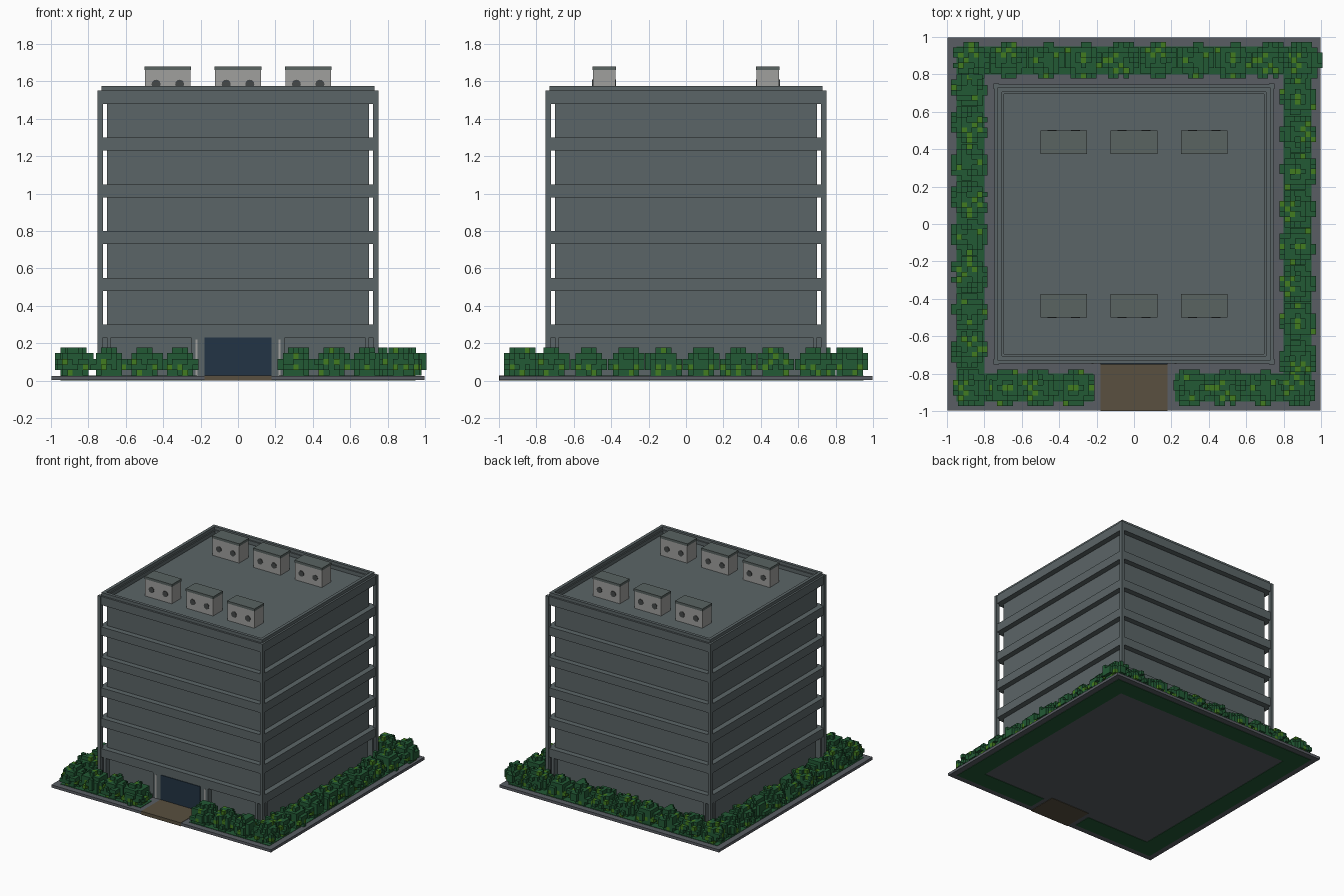
import bpy, bmesh, math, random

if "Cube" in bpy.data.objects:
    bpy.data.objects.remove(bpy.data.objects["Cube"])
random.seed(4)

def mat(name, c):
    m = bpy.data.materials.new(name)
    m.diffuse_color = (*c, 1)
    m.use_nodes = True
    m.node_tree.nodes["Principled BSDF"].inputs["Base Color"].default_value = m.diffuse_color
    return m

WALL = mat("wall grey", (0.105, 0.13, 0.135))
PAVE = mat("paving grey", (0.10, 0.11, 0.125))
PATH = mat("path brown", (0.10, 0.08, 0.05))
DOOR = mat("door blue", (0.016, 0.034, 0.058))
PALE = mat("unit grey", (0.35, 0.35, 0.34))
CAP = mat("cap grey", (0.10, 0.125, 0.12))
VENT = mat("vent dark", (0.06, 0.065, 0.065))
LEAF = mat("leaf green", (0.016, 0.10, 0.035))
LIGHT = mat("light leaf green", (0.055, 0.20, 0.014))

def add_box(bm, x0, x1, y0, y1, z0, z1):
    v = [bm.verts.new((x, y, z)) for z in (z0, z1)
         for x, y in ((x0, y0), (x1, y0), (x1, y1), (x0, y1))]
    for f in ((3, 2, 1, 0), (4, 5, 6, 7), (0, 1, 5, 4),
              (1, 2, 6, 5), (2, 3, 7, 6), (3, 0, 4, 7)):
        bm.faces.new([v[i] for i in f])

def finish(name, bm, *mats):
    me = bpy.data.meshes.new(name)
    bm.to_mesh(me)
    bm.free()
    for m in mats:
        me.materials.append(m)
    ob = bpy.data.objects.new(name, me)
    bpy.context.collection.objects.link(ob)
    return ob

def boxes(name, m, *dims):
    bm = bmesh.new()
    for d in dims:
        add_box(bm, *d)
    return finish(name, bm, m)

def ring(name, m, o, i, z0, z1):
    # square frame from outer half-width o to inner half-width i
    bm = bmesh.new()
    loops = [[bm.verts.new((sx * r, sy * r, z)) for sx, sy in
              ((-1, -1), (1, -1), (1, 1), (-1, 1))]
             for r, z in ((o, z0), (o, z1), (i, z1), (i, z0))]
    for k in range(4):
        a, b = loops[k], loops[(k + 1) % 4]
        for j in range(4):
            n = (j + 1) % 4
            bm.faces.new((a[j], a[n], b[n], b[j]))
    return finish(name, bm, m)

# ground slab, planting beds and entrance path
boxes("ground_slab", PAVE, (-0.998, 0.998, -0.998, 0.998, 0.003, 0.025))
boxes("planting_beds", LEAF,
      (-0.95, 0.95, 0.80, 0.95, 0, 0.028),
      (-0.95, -0.80, -0.80, 0.80, 0, 0.028),
      (0.80, 0.95, -0.80, 0.80, 0, 0.028),
      (-0.95, -0.22, -0.95, -0.80, 0, 0.028),
      (0.22, 0.95, -0.95, -0.80, 0, 0.028))
boxes("entrance_path", PATH, (-0.18, 0.18, -1, -0.75, 0, 0.028))

# main block, floor bands, parapet and corner posts
boxes("core", WALL, (-0.70, 0.70, -0.70, 0.70, 0.02, 1.52))
for k in range(6):
    ring(f"floor_band_{k + 1}", WALL, 0.745, 0.695, 0.23 + 0.25 * k, 0.30 + 0.25 * k)
ring("parapet", WALL, 0.73, 0.705, 1.545, 1.575)
posts = []
for sx in (-1, 1):
    for sy in (-1, 1):
        x, y = sx * 0.7365, sy * 0.7365
        posts.append((x - 0.0135, x + 0.0135, y - 0.0135, y + 0.0135, 0.02, 1.552))
boxes("corner_posts", WALL, *posts)

# ground floor piers framing the recessed panels and the door
piers = []
for s in (-1, 1):
    for a, b in ((0.68, 0.70), (0.18, 0.25)):
        x0, x1 = sorted((s * a, s * b))
        piers.append((x0, x1, -0.745, -0.69, 0.02, 0.235))
    e0, e1 = sorted((s * 0.68, s * 0.70))
    piers.append((e0, e1, 0.69, 0.745, 0.02, 0.235))
    for t in (-1, 1):
        x0, x1 = sorted((t * 0.69, t * 0.745))
        piers.append((x0, x1, e0, e1, 0.02, 0.235))
boxes("ground_floor_piers", WALL, *piers)
boxes("entrance_door", DOOR, (-0.178, 0.178, -0.75, -0.70, 0.025, 0.23))
boxes("door_side_strips", PALE, (-0.228, -0.217, -0.749, -0.74, 0.025, 0.22),
      (0.217, 0.228, -0.749, -0.74, 0.025, 0.22))

# rooftop units with caps and round vents
body, caps, vents = [], [], bmesh.new()
for x in (-0.375, 0, 0.375):
    for y in (-0.4375, 0.4375):
        body.append((x - 0.122, x + 0.122, y - 0.06, y + 0.06, 1.515, 1.66))
        caps.append((x - 0.125, x + 0.125, y - 0.0625, y + 0.0625, 1.66, 1.68))
        for s in (-1, 1):
            for dx in (-0.063, 0.063):
                pts = [(x + dx + 0.024 * math.cos(a), 1.585 + 0.024 * math.sin(a))
                       for a in (math.tau * i / 12 for i in range(12))]
                back = [vents.verts.new((px, y + s * 0.059, pz)) for px, pz in pts]
                front = [vents.verts.new((px, y + s * 0.064, pz)) for px, pz in pts]
                vents.faces.new(front)
                for i in range(12):
                    j = (i + 1) % 12
                    vents.faces.new((back[i], back[j], front[j], front[i]))
bmesh.ops.recalc_face_normals(vents, faces=vents.faces)
boxes("roof_units", PALE, *body)
boxes("roof_unit_caps", CAP, *caps)
finish("roof_unit_vents", vents, VENT)

# blocky bushes: outer faces of a rounded heap of small cubes
def bush_mesh(name):
    S = 0.028
    cells = set()
    for i in range(-4, 5):
        for j in range(-4, 5):
            for k in range(5):
                r = math.sqrt((i * S) ** 2 + (j * S) ** 2 + (max(0, k - 1.2) * 0.031) ** 2)
                if r < 0.092 + random.uniform(-0.012, 0.016) - (0.02 if k == 0 else 0):
                    cells.add((i, j, k))
    for i in (-1, 0, 1):
        cells.add((i, 0, 4))
    bm = bmesh.new()
    dirs = ((1, 0, 0), (-1, 0, 0), (0, 1, 0), (0, -1, 0), (0, 0, 1), (0, 0, -1))
    for c in sorted(cells):
        tint = 1 if random.random() < 0.13 else 0
        for d in dirs:
            if (c[0] + d[0], c[1] + d[1], c[2] + d[2]) in cells:
                continue
            ax = [abs(q) for q in d].index(1)
            u, w = (ax + 1) % 3, (ax + 2) % 3
            quad = []
            for a, b in ((-1, -1), (1, -1), (1, 1), (-1, 1)):
                p = [0, 0, 0]
                p[ax], p[u], p[w] = d[ax], a * d[ax], b
                quad.append(bm.verts.new(((c[0] + p[0] / 2) * S, (c[1] + p[1] / 2) * S,
                                          0.027 + (c[2] + 0.5 + p[2] / 2) * 0.030)))
            bm.faces.new(quad).material_index = tint
    ob = finish(name, bm, LEAF, LIGHT)
    me = ob.data
    bpy.data.objects.remove(ob)
    return me

bushes = [bush_mesh(f"bush_{n}") for n in range(4)]
spots = [(-0.87 + 0.2 * i - (0.02 if i == 9 else 0), 0.875) for i in range(10)]
for i in range(8):
    spots += [(-0.88, 0.73 - 0.2 * i), (0.875, 0.68 - 0.2 * i)]
for x in (0.31, 0.50, 0.69, 0.87):
    spots += [(x, -0.875), (-x, -0.875)]
for n, (x, y) in enumerate(spots):
    ob = bpy.data.objects.new(f"bush_{n + 1}", bushes[n % 4])
    ob.location = (x, y, 0)
    ob.rotation_euler.z = math.pi / 2 * random.randrange(4)
    bpy.context.collection.objects.link(ob)
